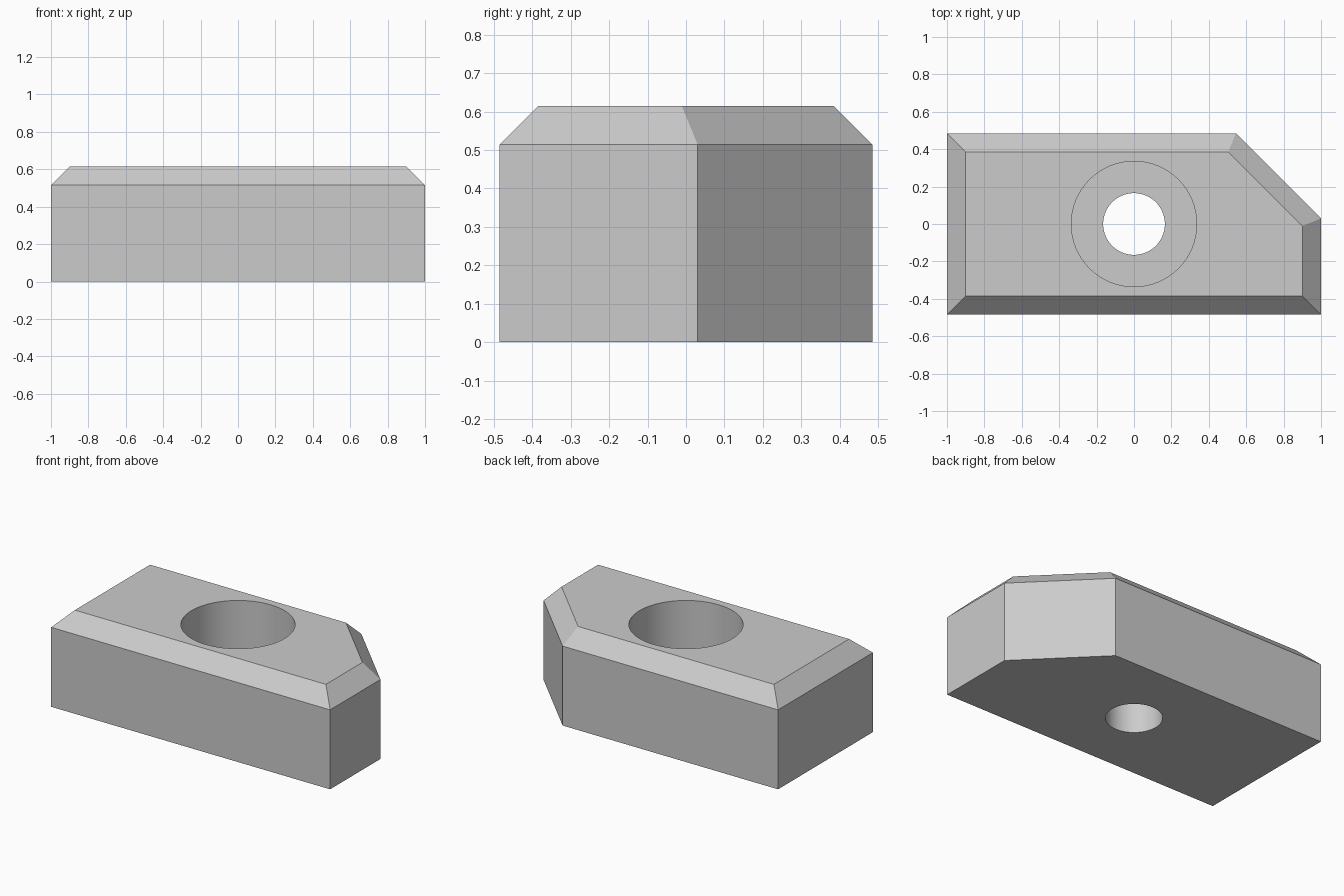
import bpy
import bmesh
from math import radians

default = bpy.data.objects.get("Cube")
if default:
    bpy.data.objects.remove(default, do_unlink=True)

# Plain grey metal
grey = bpy.data.materials.new("plain grey")
grey.use_nodes = True
colour = (0.6, 0.6, 0.6, 1)
grey.diffuse_color = colour
grey.node_tree.nodes["Principled BSDF"].inputs["Base Color"].default_value = colour

HALF_DEPTH = 0.485
SHOULDER, TOP, FLOOR = 0.515, 0.615, 0.23
CHAMFER = 0.1
CORNER = 0.041  # shift of the clipped corners when the outline is inset

# Block outline with one clipped corner, and its inset top outline
outline = [(-1, -HALF_DEPTH), (1, -HALF_DEPTH), (1, 0.03),
           (0.545, HALF_DEPTH), (-1, HALF_DEPTH)]
c = CHAMFER
insets = [(c, c), (-c, c), (-c, -CORNER), (-CORNER, -c), (c, -c)]
top_outline = [(x + dx, y + dy) for (x, y), (dx, dy) in zip(outline, insets)]

# Block: straight sides, chamfered rim, flat top
bm = bmesh.new()
rings = [[bm.verts.new((x, y, z)) for x, y in pts]
         for pts, z in ((outline, 0), (outline, SHOULDER), (top_outline, TOP))]
n = len(outline)
for low, high in zip(rings, rings[1:]):
    for i in range(n):
        j = (i + 1) % n
        bm.faces.new((low[i], low[j], high[j], high[i]))
bm.faces.new(rings[0][::-1])
bm.faces.new(rings[-1])
mesh = bpy.data.meshes.new("clamp_block")
bm.to_mesh(mesh)
bm.free()
mesh.materials.append(grey)
block = bpy.data.objects.new("clamp_block", mesh)
bpy.context.collection.objects.link(block)


def bore(name, radius, z0, z1):
    """Cut a vertical round hole into the block."""
    bpy.ops.mesh.primitive_cylinder_add(vertices=96, radius=radius, depth=z1 - z0,
                                        location=(0, 0, (z0 + z1) / 2))
    cutter = bpy.context.object
    cutter.name = name
    cutter.hide_render = True
    cutter.data.materials.append(grey)
    mod = block.modifiers.new(name, "BOOLEAN")
    mod.operation = "DIFFERENCE"
    mod.solver = "EXACT"
    mod.object = cutter
    bpy.ops.object.select_all(action="DESELECT")
    block.select_set(True)
    bpy.context.view_layer.objects.active = block
    bpy.ops.object.modifier_apply(modifier=name)
    bpy.data.objects.remove(cutter, do_unlink=True)


# Wide screw-head recess from the top, narrow hole right through
bore("head_recess", 0.335, FLOOR, 1)
bore("screw_hole", 0.165, -1, 1)

# Smooth bore walls, crisp edges elsewhere
bpy.ops.object.shade_smooth_by_angle(angle=radians(20))
